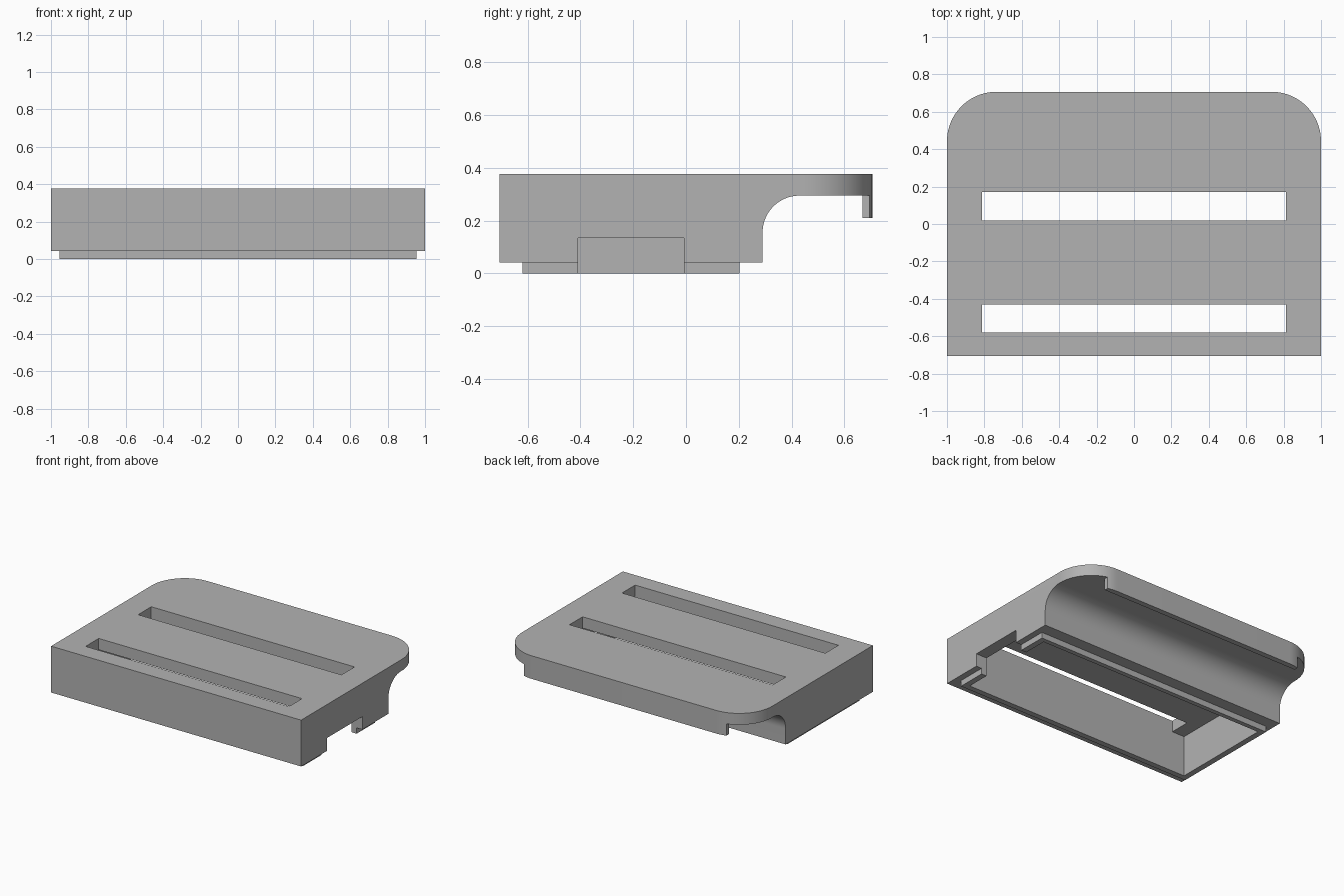
import bpy, bmesh, math
from mathutils import Vector

cube = bpy.data.objects.get("Cube")
if cube:
    bpy.data.objects.remove(cube, do_unlink=True)

grey = bpy.data.materials.new("plain grey")
grey.use_nodes = True
GREY = (0.45, 0.45, 0.45, 1)
grey.diffuse_color = GREY
grey.node_tree.nodes["Principled BSDF"].inputs["Base Color"].default_value = GREY


def prism(name, points, direction):
    """Extrude a closed loop of points into a solid."""
    bm = bmesh.new()
    face = bm.faces.new([bm.verts.new(p) for p in points])
    ext = bmesh.ops.extrude_face_region(bm, geom=[face])
    moved = [g for g in ext["geom"] if isinstance(g, bmesh.types.BMVert)]
    bmesh.ops.translate(bm, vec=Vector(direction), verts=moved)
    bmesh.ops.recalc_face_normals(bm, faces=bm.faces)
    mesh = bpy.data.meshes.new(name)
    bm.to_mesh(mesh)
    bm.free()
    mesh.materials.append(grey)
    obj = bpy.data.objects.new(name, mesh)
    bpy.context.collection.objects.link(obj)
    return obj


def box(name, x0, x1, y0, y1, z0, z1):
    loop = [(x0, y0, z0), (x1, y0, z0), (x1, y1, z0), (x0, y1, z0)]
    return prism(name, loop, (0, 0, z1 - z0))


def combine(target, tool, operation):
    """Apply a boolean and discard the tool."""
    mod = target.modifiers.new(operation, "BOOLEAN")
    mod.object, mod.operation, mod.solver = tool, operation, "EXACT"
    bpy.context.view_layer.objects.active = target
    bpy.ops.object.modifier_apply(modifier=mod.name)
    bpy.data.objects.remove(tool, do_unlink=True)


def arc(cx, cy, r, start, end, steps=20):
    angles = [math.radians(start + (end - start) * i / steps) for i in range(steps + 1)]
    return [(cx + r * math.cos(a), cy + r * math.sin(a)) for a in angles]


TOP, UNDER, BASE = 0.377, 0.295, 0.042
BACK, R = 0.707, 0.265

# Main block with two rounded back corners
outline = [(-1, -BACK), (1, -BACK)]
outline += arc(1 - R, BACK - R, R, 0, 90) + arc(R - 1, BACK - R, R, 90, 180)
body = prism("cover_body", [(x, y, BASE) for x, y in outline], (0, 0, TOP - BASE))

# Curved scoop under the back edge, leaving a hanging lip
side = [(0.29, -0.2)] + arc(0.43, UNDER - 0.14, 0.14, 180, 90) + [(1, UNDER), (1, -0.2)]
scoop = prism("scoop_cutter", [(-1.2, y, z) for y, z in side], (2.4, 0, 0))
combine(scoop, box("lip_keep", -0.81, 0.81, 0.668, 1.2, 0.21, 0.5), "DIFFERENCE")
combine(body, scoop, "DIFFERENCE")

# Locating rim below the block
combine(body, box("rim", -0.955, 0.955, -0.62, 0.203, 0, 0.1), "UNION")

# Open cavity, side notch and two long slots
Y0, Y1, SLOT = -0.58, 0.17, 0.15
combine(body, box("cavity", -0.913, 0.913, Y0, Y1, -0.2, UNDER), "DIFFERENCE")
combine(body, box("notch", 0.8, 1.2, -0.41, -0.008, -0.2, 0.135), "DIFFERENCE")
for y in (Y0, Y1 - SLOT):
    combine(body, box("slot", -0.813, 0.813, y, y + SLOT, 0.2, 0.5), "DIFFERENCE")

# Smooth curves, sharp edges
bpy.ops.object.select_all(action="DESELECT")
body.select_set(True)
bpy.context.view_layer.objects.active = body
bpy.ops.object.shade_smooth_by_angle(angle=math.radians(30))
